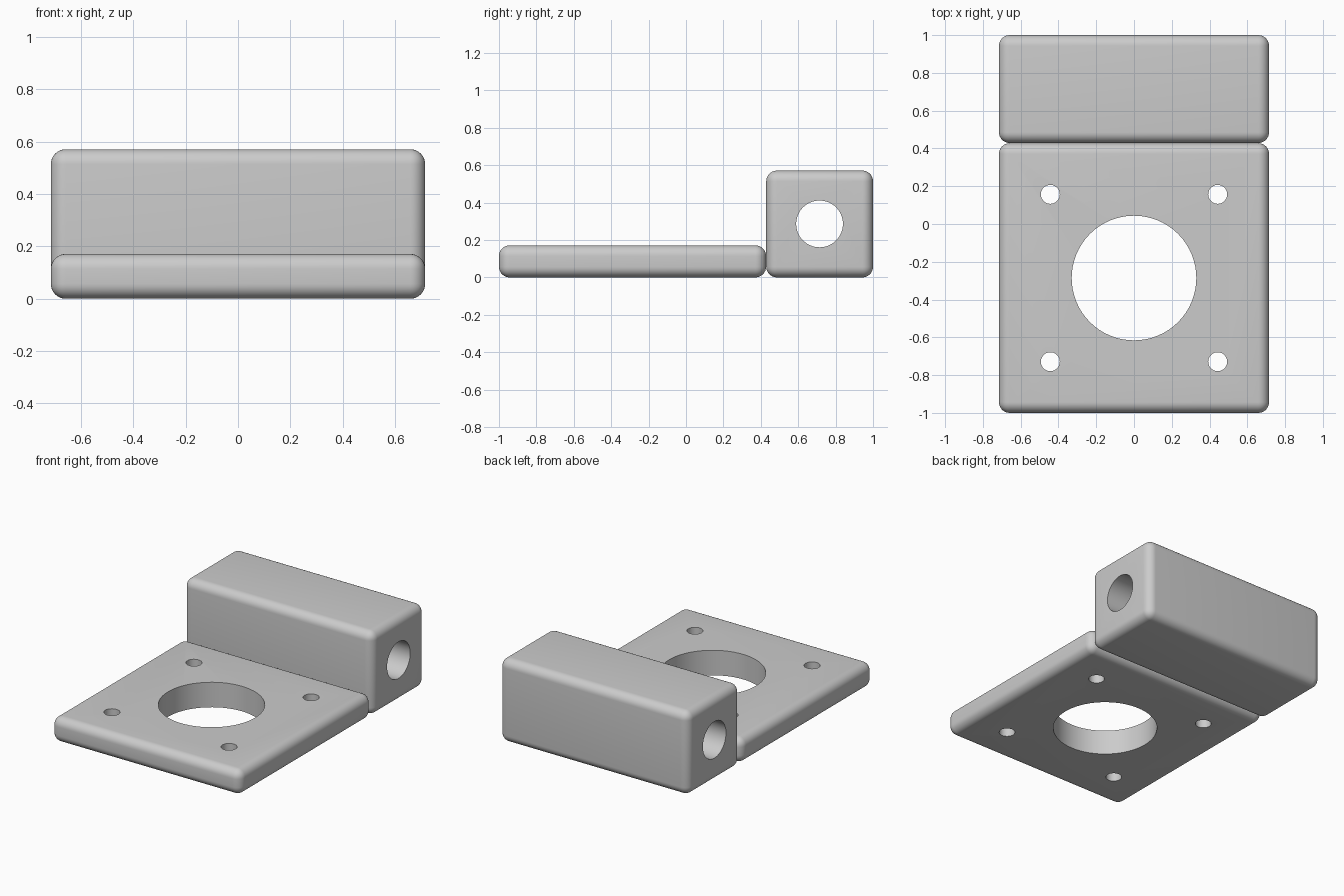
import bpy
import math

default = bpy.data.objects.get("Cube")
if default:
    bpy.data.objects.remove(default, do_unlink=True)

WIDTH = 1.43
FILLET = 0.057

grey = bpy.data.materials.new("plain grey")
grey.use_nodes = True
colour = (0.6, 0.6, 0.6, 1)
grey.diffuse_color = colour
grey.node_tree.nodes["Principled BSDF"].inputs["Base Color"].default_value = colour


def cutter(location, radius, depth, rotation=(0, 0, 0)):
    bpy.ops.mesh.primitive_cylinder_add(vertices=64, radius=radius, depth=depth,
                                        location=location, rotation=rotation)
    tool = bpy.context.object
    tool.name = "hole_cutter"
    tool.hide_render = True
    return tool


def rounded_box(name, size, location, tools):
    """Filleted box with each tool cut through it."""
    bpy.ops.mesh.primitive_cube_add(size=1, location=location)
    box = bpy.context.object
    box.name = name
    box.scale = size
    bpy.ops.object.transform_apply(location=False, rotation=False, scale=True)
    box.data.materials.append(grey)

    bevel = box.modifiers.new("fillet", "BEVEL")
    bevel.width = FILLET
    bevel.segments = 8
    bpy.ops.object.modifier_apply(modifier=bevel.name)
    for tool in tools:
        cut = box.modifiers.new("hole", "BOOLEAN")
        cut.operation = "DIFFERENCE"
        cut.solver = "EXACT"
        cut.object = tool
        bpy.ops.object.modifier_apply(modifier=cut.name)
        bpy.data.objects.remove(tool, do_unlink=True)
    bpy.ops.object.shade_smooth_by_angle(angle=math.radians(30))
    return box


# Flat mounting plate: large central opening and four screw holes
centre_y = -0.286
holes = [cutter((0, centre_y, 0.086), 0.33, 0.5)]
for sx in (-1, 1):
    for sy in (-1, 1):
        holes.append(cutter((sx * 0.443, centre_y + sy * 0.443, 0.086), 0.05, 0.5))
rounded_box("mounting_plate", (WIDTH, 1.428, 0.171), (0, centre_y, 0.0855), holes)

# Upright block with a bore along its length
bore = cutter((0, 0.714, 0.286), 0.125, 2, (0, math.pi / 2, 0))
rounded_box("rod_block", (WIDTH, 0.571, 0.571), (0, 0.7145, 0.2855), [bore])
